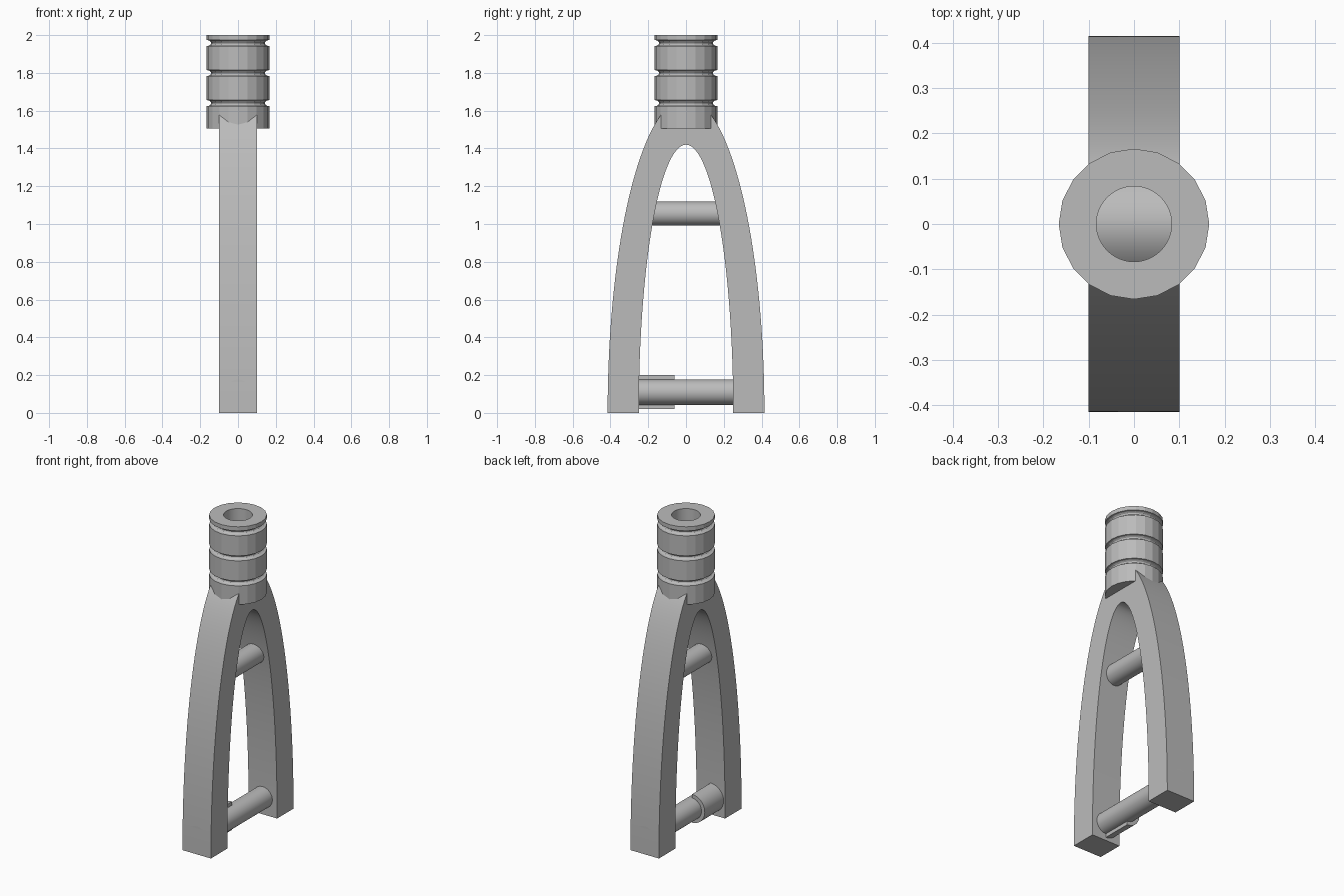
import bpy, bmesh
from math import sin, cos, pi, radians

cube = bpy.data.objects.get("Cube")
if cube:
    bpy.data.objects.remove(cube, do_unlink=True)

grey = bpy.data.materials.new("plain grey")
grey.use_nodes = True
COLOR = (0.5, 0.5, 0.5, 1)
grey.diffuse_color = COLOR
grey.node_tree.nodes["Principled BSDF"].inputs["Base Color"].default_value = COLOR


def finish(name, bm, smooth=True):
    bmesh.ops.recalc_face_normals(bm, faces=bm.faces)
    mesh = bpy.data.meshes.new(name)
    bm.to_mesh(mesh)
    bm.free()
    mesh.materials.append(grey)
    obj = bpy.data.objects.new(name, mesh)
    bpy.context.collection.objects.link(obj)
    if smooth:
        bpy.ops.object.select_all(action="DESELECT")
        obj.select_set(True)
        bpy.context.view_layer.objects.active = obj
        bpy.ops.object.shade_smooth_by_angle(angle=radians(30))
    return obj


def prism(name, outline, direction, smooth=True):
    """Extrude a closed outline of 3D points along a direction."""
    bm = bmesh.new()
    face = bm.faces.new([bm.verts.new(p) for p in outline])
    ext = bmesh.ops.extrude_face_region(bm, geom=[face])
    moved = [v for v in ext["geom"] if isinstance(v, bmesh.types.BMVert)]
    bmesh.ops.translate(bm, verts=moved, vec=direction)
    return finish(name, bm, smooth)


def rod(name, radius, z, y0, y1, sides=40):
    ring = [(radius * cos(2 * pi * i / sides), y0, z + radius * sin(2 * pi * i / sides))
            for i in range(sides)]
    return prism(name, ring, (0, y1 - y0, 0))


# Fork arch: strip between two half ellipses, given thickness along x
def half_ellipse(width, height, n=64):
    return [(-0.1, width * cos(pi * i / n), height * sin(pi * i / n)) for i in range(n + 1)]


bm = bmesh.new()
outer = [bm.verts.new(p) for p in half_ellipse(0.415, 1.665)]
inner = [bm.verts.new(p) for p in half_ellipse(0.25, 1.42)]
for i in range(len(outer) - 1):
    bm.faces.new((outer[i], outer[i + 1], inner[i + 1], inner[i]))
ext = bmesh.ops.extrude_face_region(bm, geom=bm.faces[:])
bmesh.ops.translate(bm, vec=(0.2, 0, 0),
                    verts=[v for v in ext["geom"] if isinstance(v, bmesh.types.BMVert)])
finish("fork_arch", bm)

# Collar: twenty-sided tube with three rounded grooves
R, BOTTOM, TOP, GROOVE = 0.166, 1.505, 2.0, 0.016
profile = [(R, BOTTOM)]
for zc in (1.64, 1.799, 1.958):
    for k in range(7):
        a = pi * k / 6
        profile.append((R - 0.024 * sin(a), zc - GROOVE * cos(a)))
profile.append((R, TOP))
SIDES = 20
bm = bmesh.new()
rings = [[bm.verts.new((r * cos(2 * pi * i / SIDES), r * sin(2 * pi * i / SIDES), z))
          for i in range(SIDES)] for r, z in profile]
for low, high in zip(rings, rings[1:]):
    for i in range(SIDES):
        j = (i + 1) % SIDES
        bm.faces.new((low[i], low[j], high[j], high[i]))
bm.faces.new(rings[0])
bm.faces.new(rings[-1])
collar = finish("grooved_collar", bm, smooth=False)

# Round bore through the collar
bore = prism("bore_cutter", [(0.083 * cos(2 * pi * i / 48), 0.083 * sin(2 * pi * i / 48), 1.4)
                             for i in range(48)], (0, 0, 0.8))
bore.hide_render = True
bore.hide_viewport = True
cut = collar.modifiers.new("bore", "BOOLEAN")
cut.operation = "DIFFERENCE"
cut.solver = "EXACT"
cut.object = bore

# Cross rods between the legs
rod("upper_rod", 0.064, 1.055, -0.22, 0.22)
rod("axle_rod", 0.067, 0.11, -0.413, 0.413)

# Half sleeve wrapped around one end of the axle
N = 24
arc = [(pi / 2 + pi * i / N) for i in range(N + 1)]
shell = [(r * cos(a), -0.255, 0.11 + r * sin(a))
         for r, angles in ((0.09, arc), (0.066, arc[::-1])) for a in angles]
prism("half_sleeve", shell, (0, 0.195, 0))
